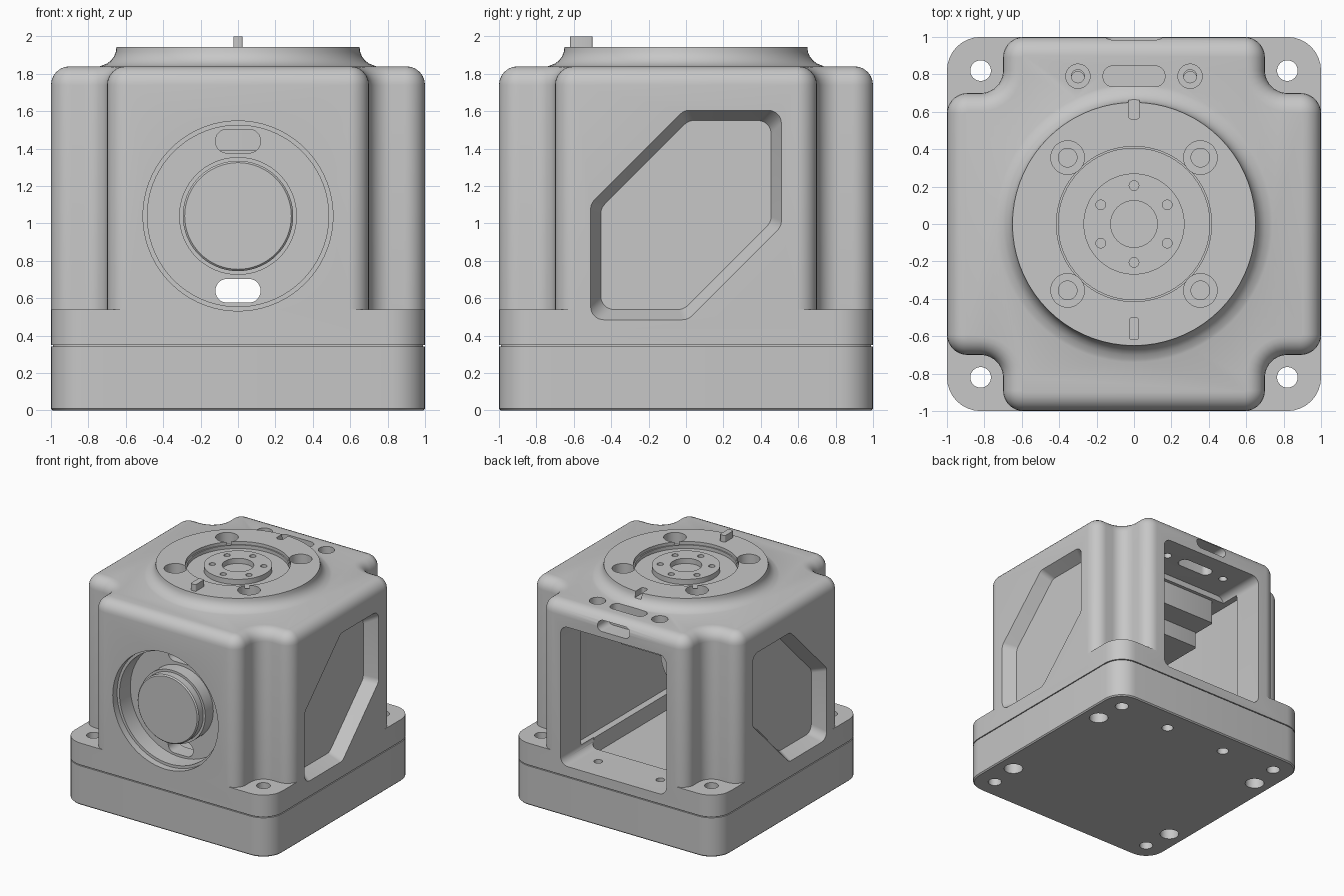
import bpy, bmesh, math
from mathutils import Vector

old = bpy.data.objects.get("Cube")
if old:
    bpy.data.objects.remove(old, do_unlink=True)

grey = bpy.data.materials.new("machined_grey")
grey.use_nodes = True
grey.diffuse_color = (0.57, 0.57, 0.57, 1)
grey.node_tree.nodes["Principled BSDF"].inputs["Base Color"].default_value = grey.diffuse_color

AXES = {"x": lambda u, v, w: (w, u, v),
        "y": lambda u, v, w: (u, w, v),
        "z": lambda u, v, w: (u, v, w)}


def rounded(corners, seg=8):
    """Outline from (u, v, radius) corners, each replaced by an arc."""
    out = []
    for i, (u, v, r) in enumerate(corners):
        p = Vector((u, v))
        a = (Vector(corners[i - 1][:2]) - p).normalized()
        b = (Vector(corners[(i + 1) % len(corners)][:2]) - p).normalized()
        half = a.angle(b) / 2
        centre = p + (a + b).normalized() * r / math.sin(half)
        start = p + a * r / math.tan(half) - centre
        end = p + b * r / math.tan(half) - centre
        sweep = start.angle_signed(end)
        for k in range(seg + 1):
            t = -sweep * k / seg
            c, s = math.cos(t), math.sin(t)
            out.append((round(centre.x + start.x * c - start.y * s, 5),
                        round(centre.y + start.x * s + start.y * c, 5)))
    return out


def box(cu, cv, hu, hv, r, seg=8):
    return rounded([(cu + su * hu, cv + sv * hv, r)
                    for su, sv in ((-1, -1), (1, -1), (1, 1), (-1, 1))], seg)


def circle(cu, cv, r, n=32):
    return [(cu + r * math.cos(2 * math.pi * k / n),
             cv + r * math.sin(2 * math.pi * k / n)) for k in range(n)]


def loft(name, layers, axis="z"):
    """Closed solid through (outline, position) layers along an axis."""
    bm = bmesh.new()
    rings = [[bm.verts.new(AXES[axis](u, v, w)) for u, v in pts] for pts, w in layers]
    for lo, hi in zip(rings, rings[1:]):
        for i in range(len(lo)):
            bm.faces.new((lo[i - 1], lo[i], hi[i], hi[i - 1]))
    bm.faces.new(rings[0])
    bm.faces.new(rings[-1])
    bmesh.ops.recalc_face_normals(bm, faces=bm.faces)
    mesh = bpy.data.meshes.new(name)
    bm.to_mesh(mesh)
    bm.free()
    mesh.materials.append(grey)
    ob = bpy.data.objects.new(name, mesh)
    bpy.context.collection.objects.link(ob)
    return ob


def combine(target, other, operation="DIFFERENCE"):
    mod = target.modifiers.new("combine", "BOOLEAN")
    mod.operation, mod.solver, mod.object = operation, "EXACT", other
    bpy.context.view_layer.objects.active = target
    bpy.ops.object.modifier_apply(modifier=mod.name)
    bpy.data.objects.remove(other, do_unlink=True)


def cut(target, pts, lo, hi, axis="z"):
    combine(target, loft("cutter", [(pts, lo), (pts, hi)], axis))


def cross(d):
    """Square outline with notched corners, drawn in by d."""
    o, n, r, f = 1 - d, 0.7 - d, 0.11 - d, 0.12 + d
    corners = []
    for k in range(4):
        c, s = (1, 0, -1, 0)[k], (0, 1, 0, -1)[k]
        for u, v, rad in ((o, n, r), (n, n, f), (n, o, r)):
            corners.append((u * c - v * s, u * s + v * c, rad))
    return rounded(corners)


def side_window(d):
    """Six-sided side recess outline, drawn in by d."""
    l, r, t, b, k = -0.51 + d, 0.51 - d, 1.605 - d, 0.485 + d, d * math.sqrt(2)
    hi, lo = 1.615 - k, 0.475 + k
    return rounded([(y, z, 0.07) for y, z in
                    ((l, b), (b - lo, b), (r, r + lo), (r, t), (t - hi, t), (l, l + hi))])


QUADS = [(x, y) for x in (-1, 1) for y in (-1, 1)]

# Base plate with chamfered bottom edge
base = loft("base_plate", [(box(0, 0, 0.99, 0.99, 0.17), 0), (box(0, 0, 1, 1, 0.18), 0.01),
                           (box(0, 0, 1, 1, 0.18), 0.342)])
seam = loft("seam_gasket", [(box(0, 0, 0.988, 0.988, 0.17), z) for z in (0.33, 0.36)])

# Housing: flange, notched block with rounded top, and round boss
housing = loft("housing", [(box(0, 0, 1, 1, 0.18), 0.35), (box(0, 0, 1, 1, 0.18), 0.54)])
steps = [math.radians(a) for a in range(0, 91, 15)]
block = loft("block", [(cross(0), 0.4)] + [(cross(0.1 * (1 - math.cos(a))), 1.74 + 0.1 * math.sin(a))
                                           for a in steps])
combine(housing, block, "UNION")
boss = loft("boss", [(circle(0, 0, 0.8, 72), 1.82)]
            + [(circle(0, 0, 0.75 - 0.1 * math.sin(a), 72), 1.942 - 0.1 * math.cos(a)) for a in steps[1:]])
combine(housing, boss, "UNION")

# Hollow interior and open back
cut(housing, box(0, 0.035, 0.56, 0.685, 0.05), 0.5, 1.6)
cut(housing, box(0, 0.0, 0.5, 0.6, 0.05), 0.3, 0.55)
cut(housing, box(0, 1.043, 0.51, 0.607, 0.07), 0.55, 1.1, "y")
cut(housing, box(0, 1.748, 0.155, 0.046, 0.045), 0.85, 1.1, "y")

# Side recesses with sloping rims
for s in (-1, 1):
    combine(housing, loft("cutter", [(side_window(-0.01), s * 1.02), (side_window(0.055), s * 0.89)], "x"))

# Front bore with two slots
cut(housing, circle(0, 1.04, 0.508, 72), -1.1, -0.94, "y")
cut(housing, circle(0, 1.04, 0.485, 72), -1.1, -0.79, "y")
for z in (0.64, 1.44):
    cut(housing, box(0, z, 0.12, 0.063, 0.06), -0.85, -0.6, "y")

# Boss bore, bolt counterbores and key notch
cut(housing, circle(0, 0, 0.415, 64), 1.915, 2.1)
cut(housing, circle(0, 0, 0.405, 64), 1.885, 2.1)
for x, y in QUADS:
    cut(housing, circle(0.355 * x, 0.355 * y, 0.09), 1.84, 2.1)
    cut(housing, circle(0.355 * x, 0.355 * y, 0.05), 1.72, 1.9)
cut(housing, box(0, 0.64, 0.03, 0.08, 0.02, 4), 1.89, 2.1)

# Slot and screw holes behind the boss, with matching holes in the sill
cut(housing, box(0, 0.79, 0.165, 0.055, 0.05), 1.6, 2)
for x in (-0.3, 0.3):
    cut(housing, circle(x, 0.79, 0.065), 1.78, 2)
    cut(housing, circle(x, 0.79, 0.035), 1.6, 1.9)
    cut(housing, circle(x, 0.78, 0.035), 0.38, 0.6)
    cut(base, circle(x, 0.79, 0.048), -0.1, 0.2)

# Corner mounting holes and underside bores
for x, y in QUADS:
    for part in (housing, base, seam):
        cut(part, circle(0.82 * x, 0.82 * y, 0.055), -0.1, 0.7)
    cut(base, circle(0.845 * x, 0.55 * y, 0.078), -0.1, 0.2)

# Output flange in the boss
flange = loft("output_flange", [(circle(0, 0, 0.27, 64), z) for z in (1.87, 1.93)])
cut(flange, circle(0, 0, 0.125, 48), 1.885, 2.1)
for k in range(6):
    a = math.radians(90 + 60 * k)
    cut(flange, circle(0.205 * math.cos(a), 0.205 * math.sin(a), 0.026, 16), 1.885, 2.1)
key = loft("locating_key", [(box(0, -0.56, 0.025, 0.06, 0.01, 3), z) for z in (1.9, 2)])

# Motor and gearbox inside
motor = loft("motor", [(circle(0, 1.04, r, 64), y) for r, y in
                       ((0.285, -0.97), (0.295, -0.96), (0.295, -0.9), (0.315, -0.9), (0.315, -0.1))], "y")
gearbox = loft("gearbox_upper", [(box(0, -0.03, 0.42, 0.55, 0.02, 3), z) for z in (1.39, 1.62)])
lower = loft("gearbox_lower", [(box(0, -0.13, 0.42, 0.44, 0.02, 3), z) for z in (1.25, 1.39)])

# Smooth curved surfaces, keeping edges sharp
bpy.ops.object.select_all(action="DESELECT")
for ob in (base, seam, housing, flange, key, motor, gearbox, lower):
    ob.select_set(True)
bpy.context.view_layer.objects.active = housing
bpy.ops.object.shade_smooth_by_angle(angle=math.radians(30))
